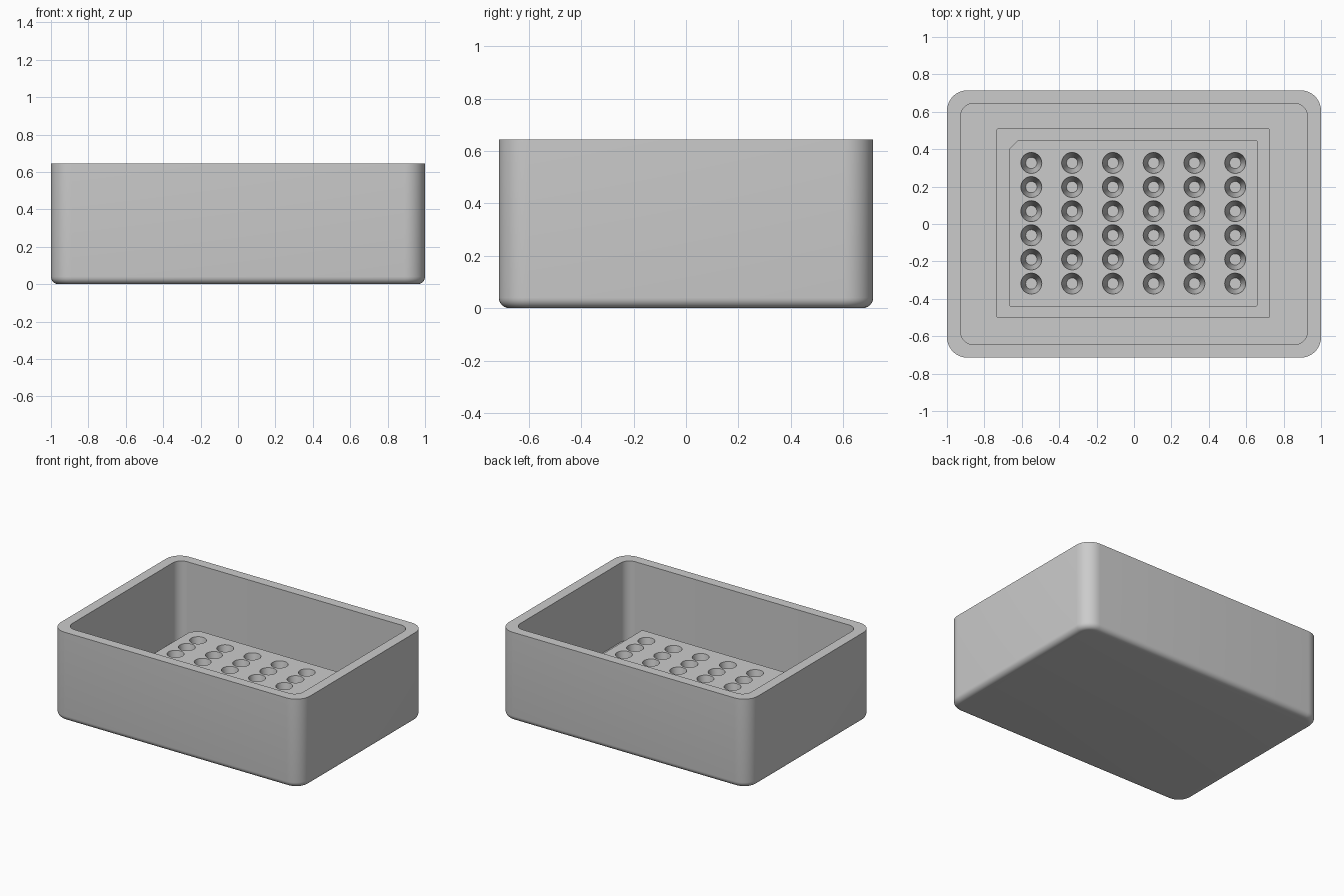
import bpy, bmesh, math

if "Cube" in bpy.data.objects:
    bpy.data.objects.remove(bpy.data.objects["Cube"])

SEG = 10  # steps per rounded corner


def ring(hx, hy, r, z, cx=0.0, cy=0.0, chamfer=None):
    """Rounded rectangle; chamfer cuts the -x +y corner straight."""
    pts = []
    for i, (sx, sy) in enumerate(((1, 1), (-1, 1), (-1, -1), (1, -1))):
        for k in range(SEG + 1):
            t = k / SEG
            if chamfer and i == 1:
                pts.append((cx - hx + chamfer * (1 - t), cy + hy - chamfer * t, z))
            else:
                a = (i + t) * math.pi / 2
                pts.append((cx + sx * (hx - r) + r * math.cos(a),
                            cy + sy * (hy - r) + r * math.sin(a), z))
    return pts


def loft(name, rings):
    """Skin a stack of rings and cap both ends."""
    bm = bmesh.new()
    loops = [[bm.verts.new(p) for p in r] for r in rings]
    n = len(loops[0])
    for a, b in zip(loops, loops[1:]):
        for i in range(n):
            j = (i + 1) % n
            bm.faces.new((a[i], a[j], b[j], b[i]))
    bm.faces.new(loops[0][::-1])
    bm.faces.new(loops[-1])
    bmesh.ops.recalc_face_normals(bm, faces=bm.faces)
    return finish(name, bm)


def finish(name, bm):
    me = bpy.data.meshes.new(name)
    bm.to_mesh(me)
    bm.free()
    ob = bpy.data.objects.new(name, me)
    bpy.context.collection.objects.link(ob)
    return ob


def smooth(ob):
    bpy.ops.object.select_all(action='DESELECT')
    ob.select_set(True)
    bpy.context.view_layer.objects.active = ob
    bpy.ops.object.shade_smooth_by_angle(angle=math.radians(30))


# Open tray: filleted foot, outer wall, rim, inner wall, floor
HX, HY, R, FILLET, H, FLOOR = 1.0, 0.715, 0.11, 0.04, 0.645, 0.07
rings = []
for k in range(7):
    a = k / 6 * math.pi / 2
    inset = FILLET * (1 - math.sin(a))
    rings.append(ring(HX - inset, HY - inset, R - inset, FILLET * (1 - math.cos(a))))
rings += [ring(HX, HY, R, H),
          ring(0.927, 0.645, 0.07, H),
          ring(0.927, 0.645, 0.07, FLOOR)]
tray = loft("tray", rings)

# Well plate: low skirt and raised block with one cut corner
CX, CY, TOP, SKIRT = -0.004, 0.004, 0.28, 0.13
plate = loft("well_plate", [
    ring(0.731, 0.506, 0.01, FLOOR, CX, CY),
    ring(0.731, 0.506, 0.01, SKIRT, CX, CY),
    ring(0.664, 0.446, 0.012, SKIRT, CX, CY, 0.05),
    ring(0.664, 0.446, 0.012, TOP, CX, CY, 0.05)])

# Tapered wells, 6 x 6, cut from the plate
R_TOP, R_LOW, DEPTH, OVER = 0.056, 0.03, 0.16, 0.02
slope = (R_TOP - R_LOW) / DEPTH
bm = bmesh.new()
for i in range(6):
    for j in range(6):
        res = bmesh.ops.create_cone(bm, cap_ends=True, segments=32, radius1=R_LOW,
                                    radius2=R_TOP + slope * OVER, depth=DEPTH + OVER)
        bmesh.ops.translate(bm, verts=res["verts"],
                            vec=(CX + (i - 2.5) * 0.218, CY + (j - 2.5) * 0.129,
                                 TOP + OVER - (DEPTH + OVER) / 2))
cutter = finish("well_cutter", bm)
cutter.hide_render = True

mod = plate.modifiers.new("wells", 'BOOLEAN')
mod.operation = 'DIFFERENCE'
mod.solver = 'EXACT'
mod.object = cutter
bpy.context.view_layer.objects.active = plate
bpy.ops.object.modifier_apply(modifier=mod.name)
bpy.data.objects.remove(cutter)

for ob in (tray, plate):
    smooth(ob)
